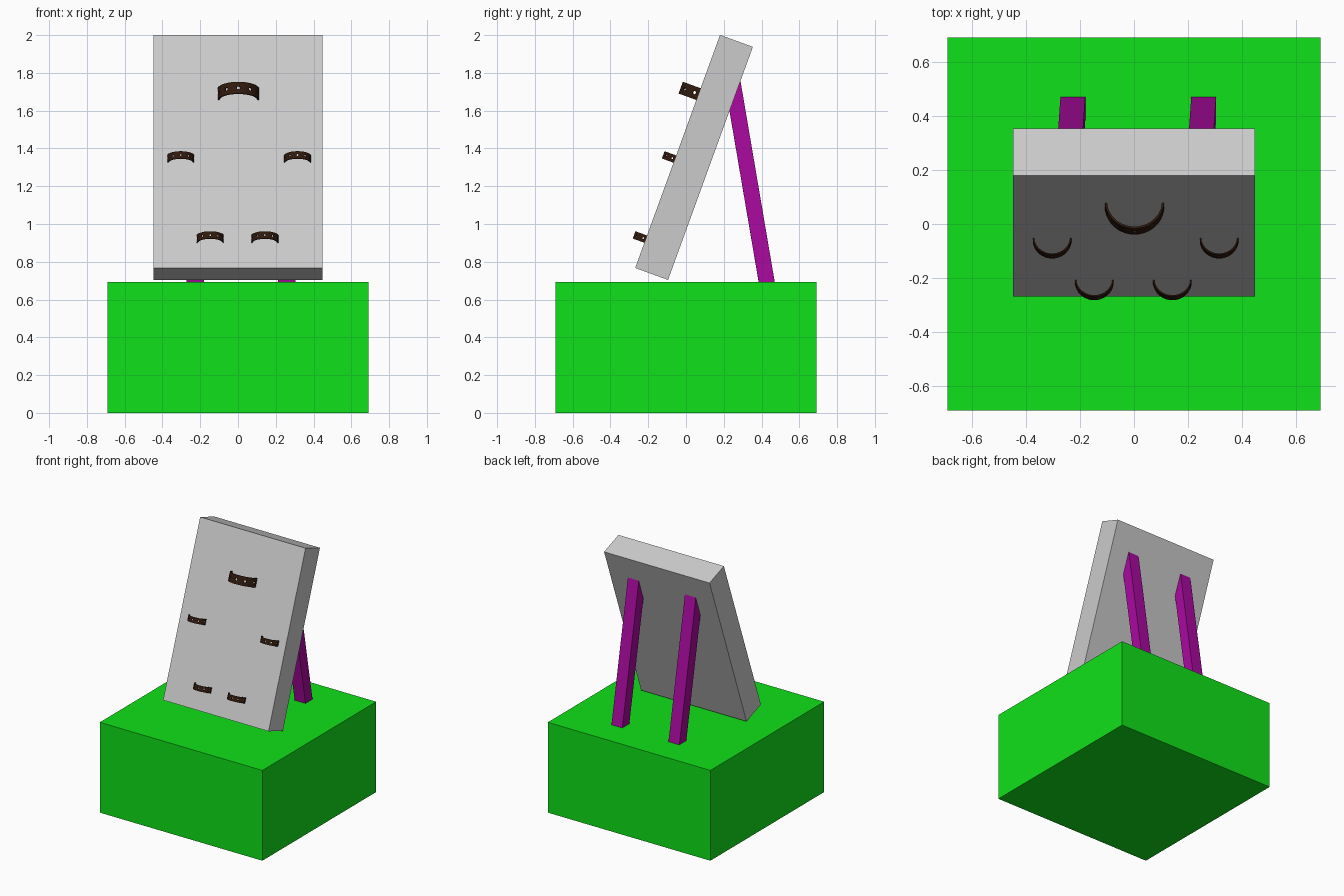
import bpy, bmesh
from math import sin, cos, pi, radians
from mathutils import Matrix, Vector

if "Cube" in bpy.data.objects:
    bpy.data.objects.remove(bpy.data.objects["Cube"])


def material(name, rgb):
    m = bpy.data.materials.new(name)
    m.diffuse_color = (*rgb, 1)
    m.use_nodes = True
    m.node_tree.nodes["Principled BSDF"].inputs["Base Color"].default_value = m.diffuse_color
    return m


GREEN = material("green", (0.005, 0.75, 0.01))
PURPLE = material("purple", (0.4, 0.003, 0.35))
BROWN = material("brown", (0.03, 0.01, 0.004))


def add_object(name, bm, matrix, mat=None):
    bmesh.ops.recalc_face_normals(bm, faces=bm.faces)
    me = bpy.data.meshes.new(name)
    bm.to_mesh(me)
    bm.free()
    ob = bpy.data.objects.new(name, me)
    ob.matrix_world = matrix
    if mat:
        me.materials.append(mat)
    bpy.context.collection.objects.link(ob)
    return ob


def box(name, size, matrix, mat=None):
    bm = bmesh.new()
    bmesh.ops.create_cube(bm, size=1)
    bmesh.ops.scale(bm, vec=size, verts=bm.verts)
    return add_object(name, bm, matrix, mat)


# base block
box("base", (1.38, 1.38, 0.693), Matrix.Translation((0, 0, 0.3465)), GREEN)

# leaning board
BOARD = Matrix.Translation((0, 0.0425, 1.3525)) @ Matrix.Rotation(radians(-20), 4, 'X')
THICK = 0.185
box("board", (0.895, THICK, 1.313), BOARD)

# support legs, sunk into the board and the base
for side, x in (("left", -0.226), ("right", 0.258)):
    foot = Vector((x, 0.4325, 0.66))
    top = Vector((x - 0.013, 0.243, 1.775))
    axis = top - foot
    rot = Matrix.Rotation(axis.angle(Vector((0, 0, 1))), 4, 'X')
    lean = Matrix.Rotation(-0.012, 4, 'Y')
    box("leg_" + side, (0.092, 0.084, axis.length),
        Matrix.Translation((foot + top) / 2) @ lean @ rot, PURPLE)


def strap(name, x, u, radius, height):
    """Half-round strap of five cells, each with a round hole, bent off the board."""
    bm = bmesh.new()
    cell = pi / 5

    def bent(a, h):
        return bm.verts.new((radius * sin(a), -radius * cos(a), h))

    for i in range(-2, 3):
        outer, inner = [], []
        for k in range(16):
            t = 2 * pi * (k + 0.0) / 16
            # square outline stepped evenly around the cell
            q, f = divmod(k, 4)
            s = -0.5 + f / 4
            px, pz = ((s, -0.5), (0.5, s), (-s, 0.5), (-0.5, -s))[q]
            outer.append(bent((i + px) * cell, pz * height))
            t = -3 * pi / 4 + t
            hole = 0.14 * height
            inner.append(bent(i * cell + hole * cos(t) / radius, hole * sin(t)))
        for k in range(16):
            j = (k + 1) % 16
            bm.faces.new((outer[k], outer[j], inner[j], inner[k]))
    bmesh.ops.remove_doubles(bm, verts=bm.verts, dist=1e-5)
    place = BOARD @ Matrix.Translation((x, -THICK / 2 + 0.09 * radius, u))
    ob = add_object(name, bm, place, BROWN)
    mod = ob.modifiers.new("thickness", 'SOLIDIFY')
    mod.thickness = 0.07 * radius
    mod.offset = -1


# restraint straps
strap("upper_strap", 0.002, 0.323, 0.11, 0.066)
strap("middle_strap_left", -0.303, -0.043, 0.072, 0.041)
strap("middle_strap_right", 0.315, -0.043, 0.072, 0.041)
strap("lower_strap_left", -0.147, -0.494, 0.072, 0.041)
strap("lower_strap_right", 0.142, -0.494, 0.072, 0.041)
